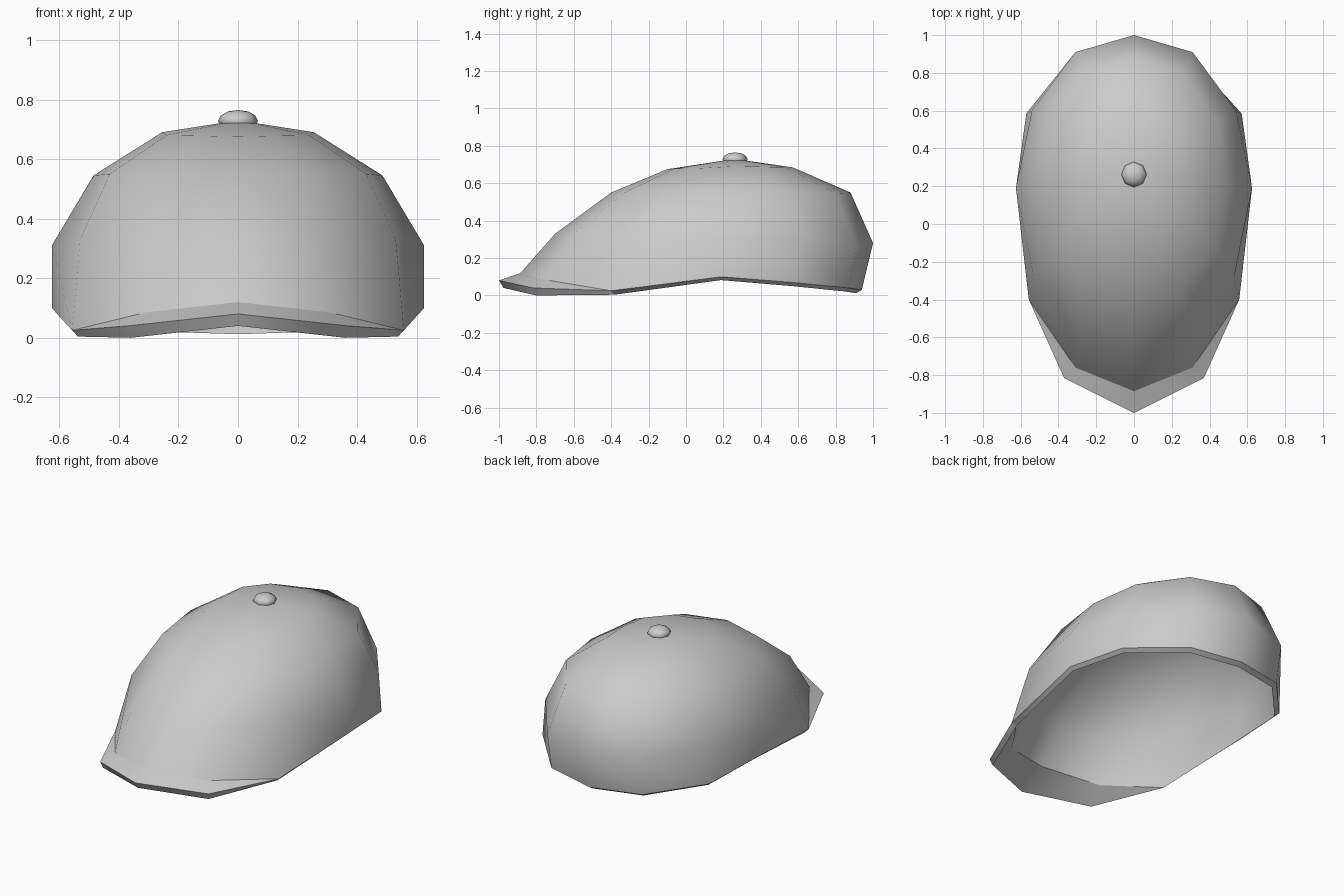
import bpy, bmesh
from math import radians
from mathutils import Vector

if "Cube" in bpy.data.objects:
    bpy.data.objects.remove(bpy.data.objects["Cube"])

# Half cross-sections of the crown, listed from back centre to front centre
RINGS = [
    [(0, .94, .03), (.31, .87, .04), (.57, .585, .068), (.625, .19, .10),
     (.557, -.40, .025), (.31, -.76, .085), (0, -.885, .12)],
    [(0, 1.0, .28), (.31, .91, .265), (.54, .60, .30), (.625, .19, .31),
     (.53, -.28, .33), (.29, -.60, .33), (0, -.70, .33)],
    [(0, .88, .55), (.26, .80, .545), (.44, .54, .545), (.485, .23, .545),
     (.43, -.12, .55), (.24, -.33, .55), (0, -.40, .55)],
    [(0, .57, .685), (.15, .53, .685), (.25, .40, .688), (.255, .25, .69),
     (.24, .07, .68), (.13, -.06, .678), (0, -.10, .675)],
]
APEX = Vector((0, .26, .73))
THICK = .028


def mirrored(half):
    """Complete a half ring over x = 0."""
    return half + [(-x, y, z) for x, y, z in half[-2:0:-1]]


def inset(ring, s, dz):
    return [(x * s, .1 + (y - .1) * s, z + dz) for x, y, z in ring]


def strip(bm, a, b, closed):
    n = len(a)
    for i in range(n if closed else n - 1):
        j = (i + 1) % n
        bm.faces.new((a[i], a[j], b[j], b[i]))


def shell(bm, rings, apex):
    """Skin a stack of rings and close it with a fan at the apex."""
    rows = [[bm.verts.new(p) for p in r] for r in rings]
    for a, b in zip(rows, rows[1:]):
        strip(bm, a, b, True)
    tip, top = bm.verts.new(apex), rows[-1]
    for i in range(len(top)):
        bm.faces.new((top[i], top[(i + 1) % len(top)], tip))
    return rows


def finish(bm, name, angle):
    bmesh.ops.remove_doubles(bm, verts=bm.verts, dist=.0005)
    bmesh.ops.recalc_face_normals(bm, faces=bm.faces)
    me = bpy.data.meshes.new(name)
    bm.to_mesh(me)
    bm.free()
    ob = bpy.data.objects.new(name, me)
    bpy.context.collection.objects.link(ob)
    bpy.ops.object.select_all(action='DESELECT')
    ob.select_set(True)
    bpy.context.view_layer.objects.active = ob
    bpy.ops.object.shade_smooth_by_angle(angle=radians(angle), keep_sharp_edges=True)


# Crown: outer shell, lining offset along the normals, sharp rim between them
outer = [mirrored(r) for r in RINGS]
bm = bmesh.new()
out_rows = shell(bm, outer, APEX)
bm.normal_update()


def lining_point(v):
    n = v.normal.copy()
    if n.dot(v.co - Vector((0, .15, .1))) < 0:
        n.negate()
    return v.co - n * THICK


lining = [[lining_point(v) for v in row] for row in out_rows]
lining[0] = inset(outer[0], .965, -.018)
# The lining sits further in where it runs into the brim
lining[0][5:8] = [(.32, -.68, .07), (0, -.80, .125), (-.32, -.68, .07)]
for i in (4, 8):
    x, y, z = lining[0][i]
    lining[0][i] = (x, y, .004)
in_rows = shell(bm, lining, APEX - Vector((0, 0, THICK)))
strip(bm, out_rows[0], in_rows[0], True)
for rows in (out_rows, in_rows):
    for i, v in enumerate(rows[0]):
        bm.edges.get((v, rows[0][i - 1])).smooth = False
finish(bm, "crown", 60)

# Brim: short peak wrapped around the front of the crown opening
base, under = outer[0][4:9], lining[0][4:9]
lip_top = [base[0], (.37, -.815, .04), (0, -1.0, .08), (-.37, -.815, .04), base[-1]]
lip_low = [under[0], (.36, -.80, .0), (0, -.975, .04), (-.36, -.80, .0), under[-1]]
bm = bmesh.new()
rows = [[bm.verts.new(p) for p in r] for r in (base, lip_top, lip_low, under)]
for a, b in zip(rows, rows[1:]):
    strip(bm, a, b, False)
for row in rows[1:3]:
    for a, b in zip(row, row[1:]):
        bm.edges.get((a, b)).smooth = False
finish(bm, "brim", 60)

# Button on top
bm = bmesh.new()
bmesh.ops.create_uvsphere(bm, u_segments=8, v_segments=6, radius=1)
for v in bm.verts:
    v.co = (v.co.x * .067, v.co.y * .067 + .262, v.co.z * .037 + .728)
finish(bm, "top_button", 50)
